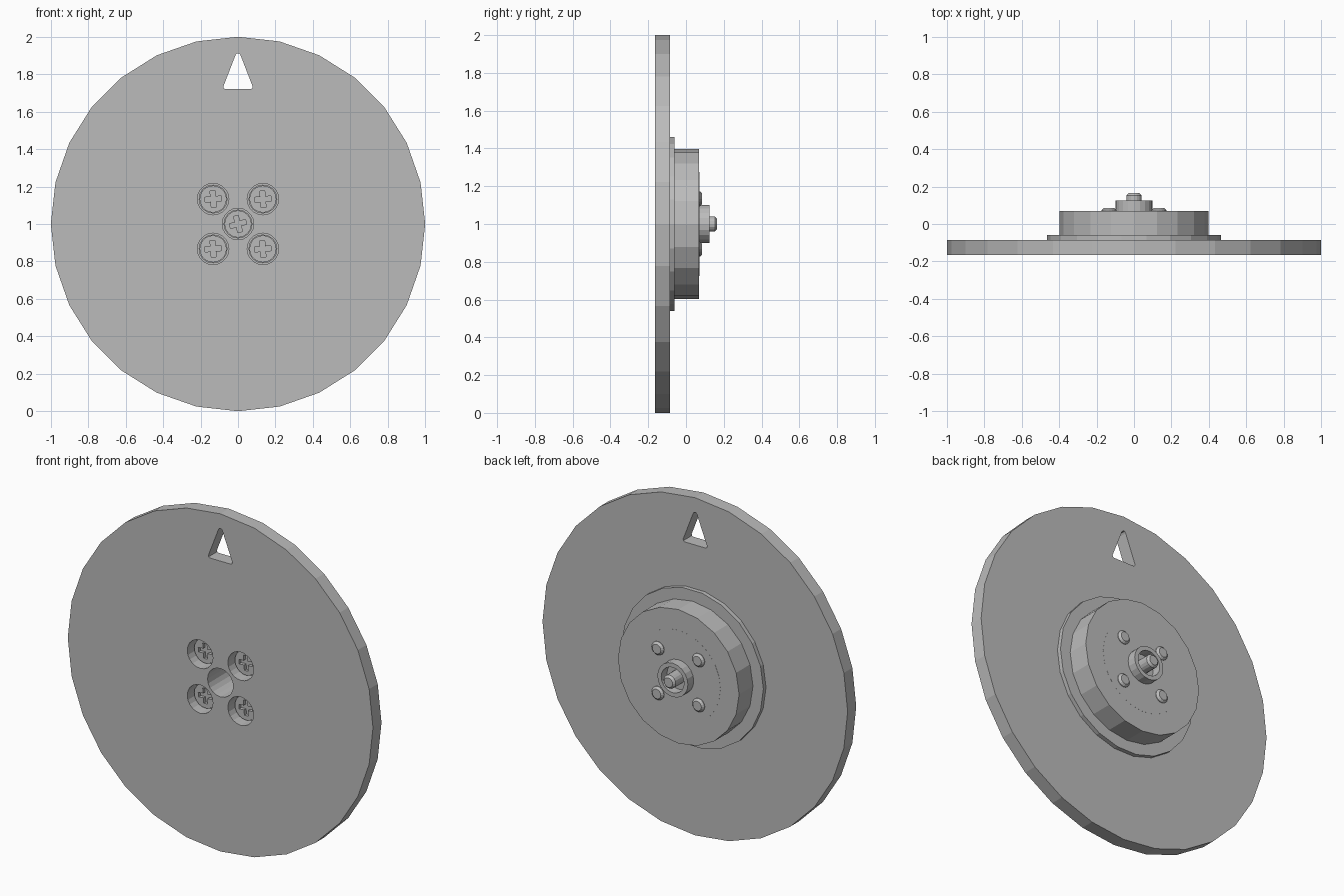
import bpy, bmesh, math
from mathutils import Matrix, Vector

if "Cube" in bpy.data.objects:
    bpy.data.objects.remove(bpy.data.objects["Cube"])

metal = bpy.data.materials.new("grey_metal")
metal.diffuse_color = (0.5, 0.5, 0.5, 1)
metal.use_nodes = True
metal.node_tree.nodes["Principled BSDF"].inputs["Base Color"].default_value = metal.diffuse_color


def circle(r, n, cx=0, cz=0):
    return [(cx + r * math.cos(2 * math.pi * i / n),
             cz + r * math.sin(2 * math.pi * i / n)) for i in range(n)]


def cross(a, w, angle, cx=0, cz=0):
    pts = [(a, -w), (a, w), (w, w), (w, a), (-w, a), (-w, w),
           (-a, w), (-a, -w), (-w, -w), (-w, -a), (w, -a), (w, -w)]
    c, s = math.cos(angle), math.sin(angle)
    return [(cx + x * c - z * s, cz + x * s + z * c) for x, z in pts]


def finish(name, bm):
    bmesh.ops.recalc_face_normals(bm, faces=bm.faces)
    mesh = bpy.data.meshes.new(name)
    bm.to_mesh(mesh)
    bm.free()
    mesh.materials.append(metal)
    ob = bpy.data.objects.new(name, mesh)
    ob.location.z = 1
    bpy.context.collection.objects.link(ob)
    return ob


def plate(name, loops, y0, y1):
    """Outline with holes, extruded along y."""
    bm = bmesh.new()
    for loop in loops:
        vs = [bm.verts.new((x, y0, z)) for x, z in loop]
        for i, v in enumerate(vs):
            bm.edges.new((v, vs[(i + 1) % len(vs)]))
    bmesh.ops.triangle_fill(bm, edges=bm.edges[:], use_beauty=True)
    out = bmesh.ops.extrude_face_region(bm, geom=bm.faces[:])
    moved = [g for g in out["geom"] if isinstance(g, bmesh.types.BMVert)]
    bmesh.ops.translate(bm, verts=moved, vec=(0, y1 - y0, 0))
    return finish(name, bm)


def lathe(name, profile, n, cx=0, cz=0):
    """Closed solid from (radius, y) rings around the y axis."""
    bm = bmesh.new()
    rings = [[bm.verts.new((x, y, z)) for x, z in circle(r, n, cx, cz)]
             for r, y in profile]
    for a, b in zip(rings, rings[1:]):
        for i in range(n):
            j = (i + 1) % n
            bm.faces.new((a[i], a[j], b[j], b[i]))
    bm.faces.new(rings[0])
    bm.faces.new(rings[-1])
    return finish(name, bm)


def screw(name, cx, cz, y_head, y_tip, angle):
    # head with a cross recess, backed by a lower disc and shaft
    plate(name + "_head", [circle(0.072, 20, cx, cz),
                           cross(0.045, 0.013, angle, cx, cz)],
          y_head, y_head + 0.02)
    lathe(name + "_shaft", [(0.077, y_head + 0.008 + 0.012), (0.077, y_head + 0.032),
                            (0.04, y_head + 0.032), (0.04, y_tip - 0.012),
                            (0.028, y_tip)], 16, cx, cz)


# Layout of the screw holes
D = 0.133
spots = [(sx * D, sz * D) for sx in (-1, 1) for sz in (-1, 1)]
bore = circle(0.084, 20)

# Large front disc with screw holes, bore and rounded triangular window
window = [(-0.068, 0.72), (0.068, 0.72), (0.077, 0.725), (0.078, 0.735),
          (0.013, 0.903), (0.006, 0.912), (-0.006, 0.912), (-0.013, 0.903),
          (-0.078, 0.735), (-0.077, 0.725)]
plate("front_disc", [circle(1, 28), bore, window]
      + [circle(0.084, 20, x, z) for x, z in spots], -0.165, -0.085)

# Stepped hub behind the disc
plate("flange", [circle(0.465, 22), bore], -0.085, -0.06)
plate("hub", [circle(0.397, 20), bore], -0.06, 0.04)
plate("hub_back", [circle(0.397, 20)], 0.04, 0.07)
plate("hub_cover", [circle(0.275, 24)], 0.07, 0.0705)
plate("boss_ring", [circle(0.1, 20), circle(0.075, 20)], 0.07, 0.125)

# Screws
for i, (x, z) in enumerate(spots):
    screw("outer_screw_%d" % (i + 1), x, z, -0.117, 0.086, 0.08)
screw("center_screw", 0, 0, 0.008, 0.165, 0.26)
